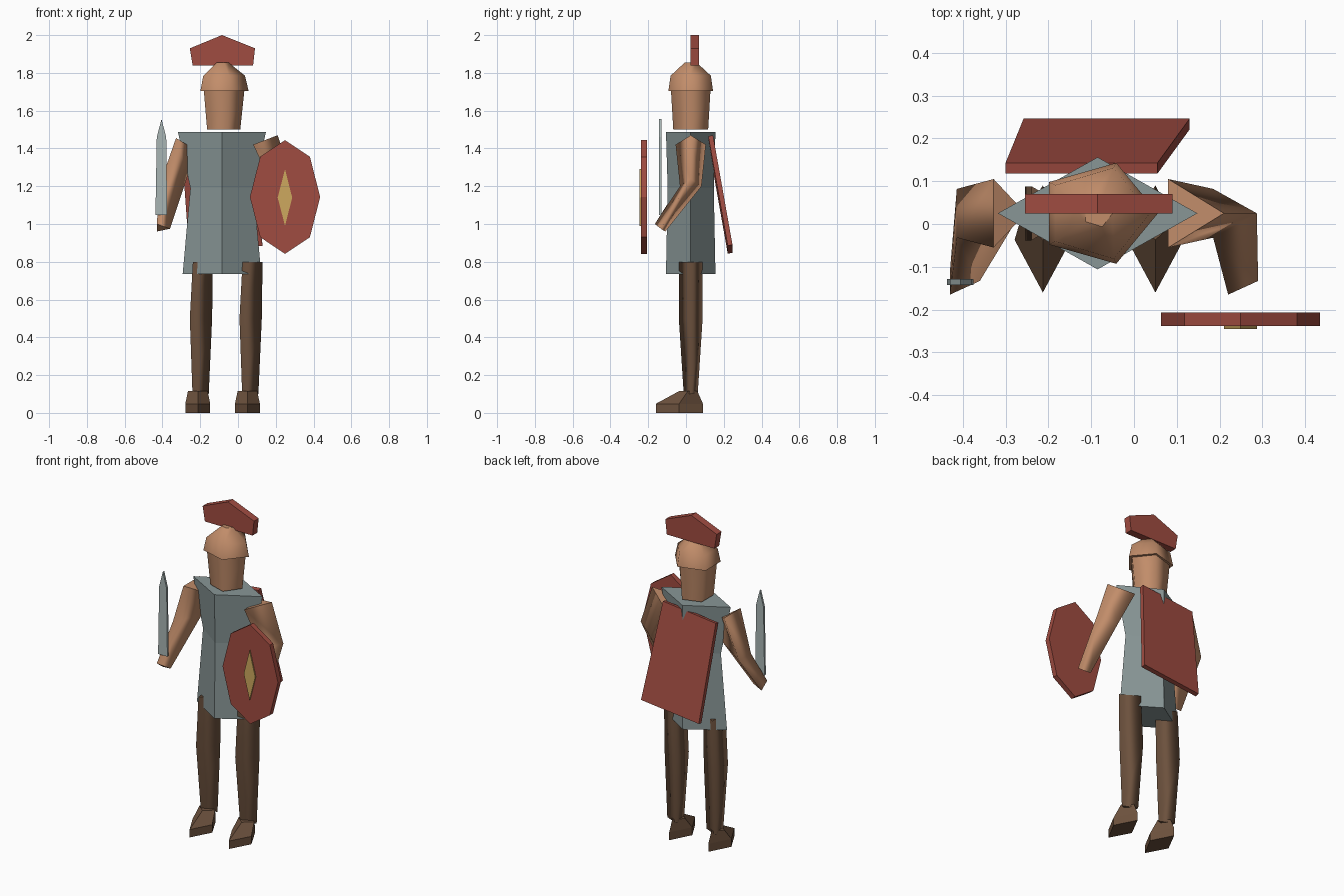
import bpy
from math import cos, sin, pi

if "Cube" in bpy.data.objects:
    bpy.data.objects.remove(bpy.data.objects["Cube"])


def srgb(*rgb):
    return tuple((c / 255 / 12.92) if c < 11 else ((c / 255 + 0.055) / 1.055) ** 2.4 for c in rgb) + (1,)


def material(name, *rgb):
    m = bpy.data.materials.new(name)
    m.use_nodes = True
    m.diffuse_color = srgb(*rgb)
    m.node_tree.nodes["Principled BSDF"].inputs["Base Color"].default_value = srgb(*rgb)
    return m


TAN = material("tan", 194, 141, 106)
BROWN = material("dark_brown", 108, 81, 61)
GREY = material("tunic_grey", 136, 150, 150)
STEEL = material("steel", 168, 181, 180)
RED = material("red", 160, 76, 65)
GOLD = material("gold", 205, 168, 95)

MID_X, MID_Y = -0.085, 0.025


def loft(name, mat, rings, smooth=False):
    """Skin a stack of equal-sized rings and cap both ends."""
    n = len(rings[0])
    verts = [p for ring in rings for p in ring]
    faces = []
    for r in range(len(rings) - 1):
        for i in range(n):
            j = (i + 1) % n
            faces.append((r * n + i, r * n + j, r * n + n + j, r * n + n + i))
    sides = len(faces)
    faces.append(tuple(reversed(range(n))))
    faces.append(tuple(range(len(verts) - n, len(verts))))
    me = bpy.data.meshes.new(name)
    me.from_pydata(verts, [], faces)
    me.materials.append(mat)
    for p in me.polygons:
        p.use_smooth = smooth and p.index < sides
    ob = bpy.data.objects.new(name, me)
    bpy.context.collection.objects.link(ob)
    # outward normals
    import bmesh
    bm = bmesh.new()
    bm.from_mesh(me)
    bmesh.ops.recalc_face_normals(bm, faces=bm.faces)
    bm.to_mesh(me)
    bm.free()
    return ob


def ngon(n, cx, cy, rx, ry, z):
    return [(cx + rx * cos(2 * pi * i / n), cy + ry * sin(2 * pi * i / n), z) for i in range(n)]


def plate(name, mat, outline, y0, y1):
    """Extrude an (x, z) outline along y."""
    return loft(name, mat, [[(x, y, z) for x, z in outline] for y in (y0, y1)])


# Tunic: four-sided with a narrower waist
loft("tunic", GREY, [ngon(4, MID_X, MID_Y, rx, ry, z) for rx, ry, z in
                     [(0.208, 0.131, 0.735), (0.167, 0.122, 1.19), (0.233, 0.131, 1.487)]])

# Head and helmet: five-sided
loft("head", TAN, [ngon(5, MID_X, MID_Y, rx, ry, z) for rx, ry, z in
                   [(0.097, 0.097, 1.50), (0.119, 0.110, 1.71)]], True)
loft("helmet", TAN, [ngon(5, MID_X, MID_Y, rx, ry, z) for rx, ry, z in
                     [(0.141, 0.124, 1.705), (0.122, 0.112, 1.785), (0.035, 0.033, 1.855)]], True)

# Helmet crest
plate("crest", RED, [(-0.24, 1.84), (0.08, 1.84), (0.09, 1.93), (MID_X, 2.0), (-0.255, 1.93)], 0.025, 0.07)


# Arms: three-sided tubes from shoulder through elbow to hand
def arm(name, shoulder, elbow, hand_x):
    def tri(x_back, z_back, x_tip, z_tip, half):
        return [(x_back, MID_Y - half, z_back), (x_tip, MID_Y, z_tip), (x_back, MID_Y + half, z_back)]
    hand = [(hand_x, -0.165, 1.0), (hand_x + 0.07, -0.133, 0.975), (hand_x, -0.11, 0.96)]
    loft(name, TAN, [tri(*shoulder, 0.08), tri(*elbow, 0.057), hand], True)


arm("right_arm", (-0.328, 1.455, -0.253, 1.41), (-0.414, 1.21, -0.265, 1.26), -0.43)
arm("left_arm", (0.08, 1.42, 0.21, 1.47), (0.185, 1.2, 0.287, 1.24), 0.22)

# Legs and feet
for side, cx in (("right", -0.213), ("left", 0.05)):
    loft(side + "_leg", BROWN, [
        [(cx + x0, MID_Y - h, z), (cx + x1, MID_Y, z), (cx + x0, MID_Y + h, z)]
        for x0, x1, h, z in [(-0.028, 0.058, 0.037, 0.1), (-0.042, 0.076, 0.063, 0.5),
                             (-0.026, 0.08, 0.063, 0.8)]], True)
    loft(side + "_foot", BROWN, [
        [(cx, toe, z), (cx + w, mid, z), (cx, heel, z), (cx - w, mid, z)]
        for toe, heel, mid, w, z in [(-0.16, 0.09, -0.037, 0.066, 0), (-0.16, 0.09, -0.037, 0.066, 0.048),
                                     (-0.037, 0.06, 0.01, 0.052, 0.115)]])

# Oval shield with a gold diamond
plate("shield", RED, [(0.249 + 0.186 * cos(i * pi / 4), 1.143 + 0.301 * sin(i * pi / 4)) for i in range(8)],
      -0.238, -0.207)
plate("shield_emblem", GOLD, [(0.21, 1.14), (0.249, 0.99), (0.287, 1.14), (0.249, 1.29)], -0.245, -0.238)

# Sword blade
plate("sword", STEEL, [(-0.437, 1.047), (-0.375, 1.047), (-0.38, 1.46), (-0.405, 1.555), (-0.43, 1.46)],
      -0.142, -0.129)

# Slanted cape hanging behind the tunic
cape = [(-0.3, 0.118, 1.425), (0.055, 0.118, 1.465), (0.13, 0.221, 0.885), (-0.258, 0.221, 0.843)]
loft("cape", RED, [cape, [(x, y + 0.025, z + 0.005) for x, y, z in cape]])
